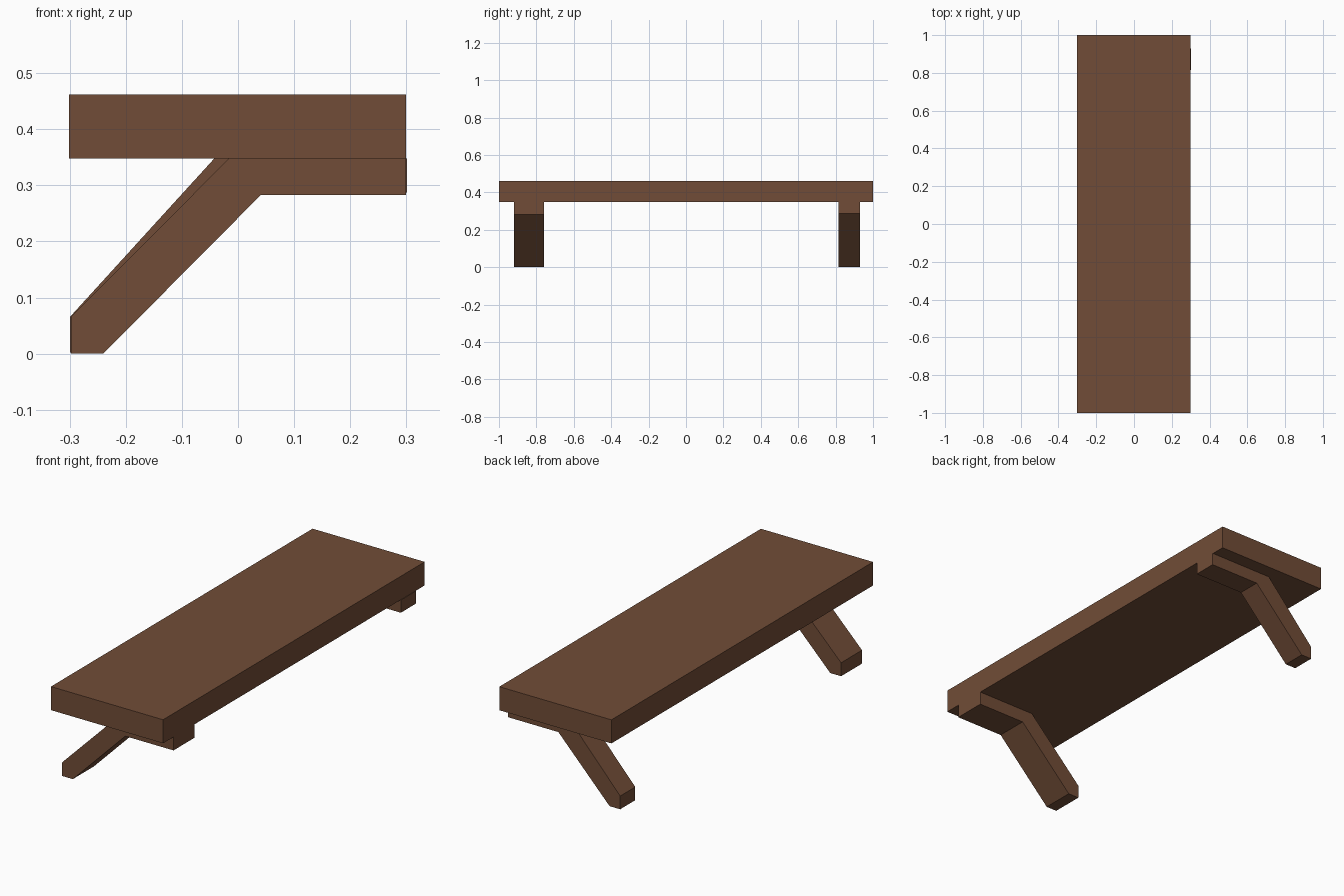
import bpy, bmesh

if "Cube" in bpy.data.objects:
    bpy.data.objects.remove(bpy.data.objects["Cube"])

wood = bpy.data.materials.new("brown wood")
wood.diffuse_color = (0.165, 0.073, 0.038, 1)
wood.use_nodes = True
wood.node_tree.nodes["Principled BSDF"].inputs["Base Color"].default_value = wood.diffuse_color


def extrude_profile(name, profile, y0, y1):
    """Extrude an x-z outline along y into a closed solid."""
    bm = bmesh.new()
    face = bm.faces.new([bm.verts.new((x, y0, z)) for x, z in profile])
    ext = bmesh.ops.extrude_face_region(bm, geom=[face])
    verts = [v for v in ext["geom"] if isinstance(v, bmesh.types.BMVert)]
    bmesh.ops.translate(bm, verts=verts, vec=(0, y1 - y0, 0))
    bmesh.ops.recalc_face_normals(bm, faces=bm.faces)
    mesh = bpy.data.meshes.new(name)
    bm.to_mesh(mesh)
    bm.free()
    mesh.materials.append(wood)
    obj = bpy.data.objects.new(name, mesh)
    bpy.context.collection.objects.link(obj)
    return obj


# Thick plank seat
extrude_profile("seat", [(-0.301, 0.348), (0.299, 0.348), (0.299, 0.462), (-0.301, 0.462)], -1, 1)

# Bent brackets: flat arm under the seat, then a sloping strut down to the foot
extrude_profile("front_leg", [(-0.298, 0), (-0.24, 0), (0.041, 0.283), (0.299, 0.283),
                              (0.299, 0.348), (-0.016, 0.348), (-0.298, 0.065)], -0.92, -0.76)
extrude_profile("back_leg", [(-0.299, 0.002), (-0.242, 0.002), (0.032, 0.287), (0.301, 0.287),
                             (0.301, 0.348), (-0.042, 0.348), (-0.299, 0.066)], 0.815, 0.93)
